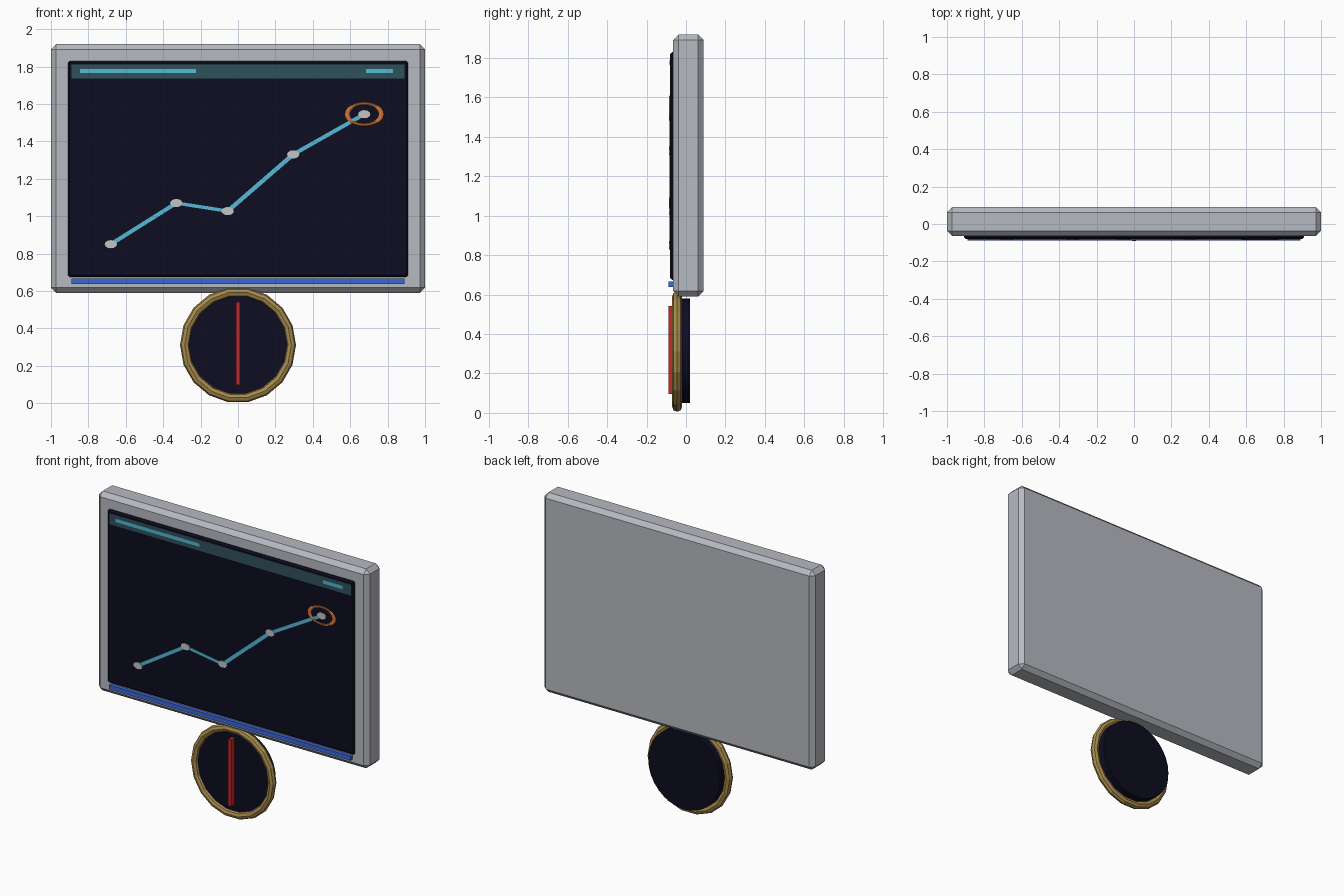
import bpy, bmesh, math
from mathutils import Vector, Matrix

if "Cube" in bpy.data.objects:
    bpy.data.objects.remove(bpy.data.objects["Cube"])


def mat(name, rgb):
    m = bpy.data.materials.new(name)
    m.diffuse_color = (*rgb, 1)
    m.use_nodes = True
    m.node_tree.nodes["Principled BSDF"].inputs["Base Color"].default_value = m.diffuse_color
    return m


GREY = mat("casing grey", (0.47, 0.49, 0.53))
DARK = mat("screen navy", (0.004, 0.004, 0.015))
TEAL = mat("header teal", (0.030, 0.085, 0.105))
CYAN = mat("chart cyan", (0.09, 0.48, 0.68))
BLUE = mat("strip blue", (0.043, 0.14, 0.68))
ORANGE = mat("marker orange", (0.68, 0.17, 0.035))
GOLD = mat("ring gold", (0.40, 0.26, 0.075))
RED = mat("needle red", (0.60, 0.022, 0.018))
WHITE = mat("dot white", (0.56, 0.56, 0.58))


def finish(name, bm, material):
    bmesh.ops.recalc_face_normals(bm, faces=bm.faces)
    me = bpy.data.meshes.new(name)
    bm.to_mesh(me)
    bm.free()
    me.materials.append(material)
    ob = bpy.data.objects.new(name, me)
    bpy.context.collection.objects.link(ob)
    return ob


def box(name, x, y, z, material, bevel=0):
    """Box from (min, max) ranges, with an optional chamfer."""
    bm = bmesh.new()
    lo, hi = Vector((x[0], y[0], z[0])), Vector((x[1], y[1], z[1]))
    bmesh.ops.create_cube(bm, size=1, matrix=Matrix.Translation((lo + hi) / 2)
                          @ Matrix.Diagonal((*(hi - lo), 1)))
    if bevel:
        bmesh.ops.bevel(bm, geom=bm.edges[:], offset=bevel, segments=1,
                        profile=0.5, affect='EDGES')
    return finish(name, bm, material)


def disc(name, x, z, rx, rz, y, material, sides):
    """Elliptical cylinder facing -y."""
    bm = bmesh.new()
    bmesh.ops.create_cone(bm, cap_ends=True, segments=sides, radius1=1, radius2=1, depth=1,
                          matrix=Matrix.Translation((x, (y[0] + y[1]) / 2, z))
                          @ Matrix.Diagonal((rx, y[1] - y[0], rz, 1))
                          @ Matrix.Rotation(math.pi / 2, 4, 'X'))
    return finish(name, bm, material)


def ring(name, centre, major, minor, sides, tube, material, sx=1, sy=1):
    """Torus facing -y, stretched by sx in width and sy in depth."""
    bm = bmesh.new()
    rows = []
    for i in range(sides):
        a = 2 * math.pi * i / sides
        row = []
        for j in range(tube):
            b = 2 * math.pi * j / tube
            r = major + minor * math.cos(b)
            row.append(bm.verts.new((centre[0] + sx * r * math.cos(a),
                                     centre[1] + sy * minor * math.sin(b),
                                     centre[2] + r * math.sin(a))))
        rows.append(row)
    for i in range(sides):
        p, q = rows[i], rows[(i + 1) % sides]
        for j in range(tube):
            k = (j + 1) % tube
            bm.faces.new((p[j], p[k], q[k], q[j]))
    return finish(name, bm, material)


STRETCH = 1.6  # chart drawing is widened sideways


def chart_line(name, a, b, width, y, material):
    """Flat bar between two chart points, widened with the chart."""
    p, q = (Vector((v[0] / STRETCH, v[1])) for v in (a, b))
    d = (q - p).normalized()
    n = Vector((-d.y, d.x)) * width / 2
    corners = [p + n, p - n, q - n, q + n]
    bm = bmesh.new()
    f, r = ([bm.verts.new((c.x * STRETCH, yy, c.y)) for c in corners] for yy in y)
    bm.faces.new(f)
    bm.faces.new(r[::-1])
    for i in range(4):
        j = (i + 1) % 4
        bm.faces.new((f[i], r[i], r[j], f[j]))
    return finish(name, bm, material)


# casing and display
box("casing", (-1, 1), (-0.065, 0.09), (0.59, 1.92), GREY, 0.028)
box("screen", (-0.91, 0.91), (-0.080, -0.05), (0.675, 1.83), DARK, 0.010)
box("header_bar", (-0.89, 0.89), (-0.082, -0.078), (1.737, 1.810), TEAL)
box("header_title_dash", (-0.845, -0.225), (-0.084, -0.079), (1.764, 1.788), CYAN)
box("header_status_dash", (0.685, 0.83), (-0.084, -0.079), (1.764, 1.788), CYAN)
box("lower_strip", (-0.89, 0.89), (-0.088, -0.062), (0.638, 0.667), BLUE)

# rising line chart with dots and a ringed last point
points = [(-0.68, 0.85), (-0.33, 1.07), (-0.055, 1.027), (0.295, 1.33), (0.675, 1.545)]
for i, (a, b) in enumerate(zip(points, points[1:])):
    chart_line(f"chart_line_{i + 1}", a, b, 0.018, (-0.083, -0.078), CYAN)
for i, (x, z) in enumerate(points):
    disc(f"chart_dot_{i + 1}", x, z, 0.033, 0.022, (-0.085, -0.078), WHITE, 12)
ring("highlight_ring", (0.675, -0.082, 1.545), 0.057, 0.0075, 24, 6, ORANGE, STRETCH, 0.5)

# round base dial with gold rim and needle
CZ = 0.311
disc("dial", 0, CZ + 0.003, 0.265, 0.265, (-0.050, 0.020), DARK, 32)
ring("dial_rim", (0, -0.045, CZ), 0.285, 0.025, 18, 8, GOLD)
box("needle", (-0.01, 0.01), (-0.09, -0.049), (0.097, 0.542), RED)
